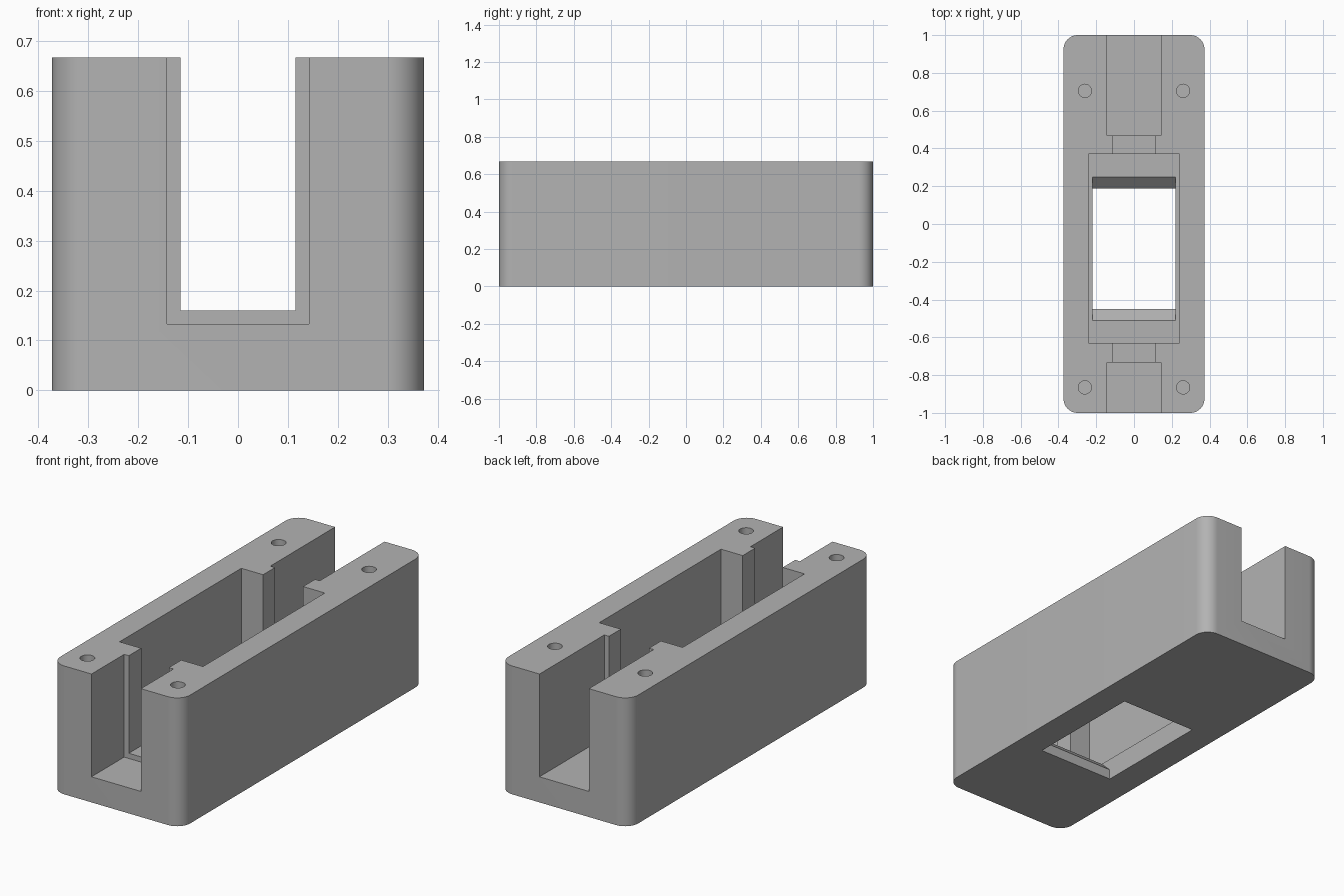
import bpy
import bmesh
import math

cube = bpy.data.objects.get("Cube")
if cube:
    bpy.data.objects.remove(cube, do_unlink=True)

HALF_W, HALF_L, HEIGHT = 0.373, 1.0, 0.667
ABOVE = HEIGHT + 0.1

grey = bpy.data.materials.new("plain grey")
grey.use_nodes = True
colour = (0.45, 0.45, 0.45, 1)
grey.diffuse_color = colour
grey.node_tree.nodes["Principled BSDF"].inputs["Base Color"].default_value = colour


def make_object(name, bm):
    bmesh.ops.recalc_face_normals(bm, faces=bm.faces)
    mesh = bpy.data.meshes.new(name)
    bm.to_mesh(mesh)
    bm.free()
    mesh.materials.append(grey)
    obj = bpy.data.objects.new(name, mesh)
    bpy.context.collection.objects.link(obj)
    return obj


def prism(name, points, direction):
    """Extrude a closed outline along a direction."""
    bm = bmesh.new()
    face = bm.faces.new([bm.verts.new(p) for p in points])
    moved = bmesh.ops.extrude_face_region(bm, geom=[face])["geom"]
    bmesh.ops.translate(bm, vec=direction,
                        verts=[v for v in moved if isinstance(v, bmesh.types.BMVert)])
    return make_object(name, bm)


def box(name, half_x, y0, y1, z0):
    """Open-topped slot cutter centred on x."""
    outline = [(-half_x, y0, z0), (half_x, y0, z0), (half_x, y1, z0), (-half_x, y1, z0)]
    return prism(name, outline, (0, 0, ABOVE - z0))


def arc(cx, cy, radius, start, sweep, steps, z):
    return [(cx + radius * math.cos(start + sweep * i / steps),
             cy + radius * math.sin(start + sweep * i / steps), z)
            for i in range(steps + 1)]


# Body with rounded vertical corners
R = 0.075
outline = []
for i, (sx, sy) in enumerate([(1, 1), (-1, 1), (-1, -1), (1, -1)]):
    outline += arc(sx * (HALF_W - R), sy * (HALF_L - R), R,
                   i * math.pi / 2, math.pi / 2, 12, 0)
body = prism("housing_body", outline, (0, 0, HEIGHT))

# End channels, narrow neck and central pocket
cutters = [
    box("front_channel", 0.142, -1.1, -0.732, 0.133),
    box("back_channel", 0.142, 0.468, 1.1, 0.133),
    box("neck_slot", 0.115, -0.78, 0.52, 0.16),
    box("central_pocket", 0.24, -0.63, 0.37, 0.113),
]

# Floor opening, straight below and flaring at both ends
profile = [(-0.45, -0.1), (0.188, -0.1), (0.188, 0.053), (0.25, 0.113),
           (0.25, 0.2), (-0.512, 0.2), (-0.512, 0.113), (-0.45, 0.053)]
cutters.append(prism("floor_opening", [(-0.22, y, z) for y, z in profile], (0.44, 0, 0)))

# Blind screw holes in the top rim
for x in (-0.26, 0.26):
    for y in (-0.865, 0.705):
        ring = arc(x, y, 0.035, 0, 2 * math.pi, 32, 0.35)[:-1]
        cutters.append(prism("screw_hole", ring, (0, 0, ABOVE - 0.35)))

bpy.ops.object.select_all(action="DESELECT")
bpy.context.view_layer.objects.active = body
body.select_set(True)
for cutter in cutters:
    cutter.hide_render = True
    cut = body.modifiers.new(cutter.name, "BOOLEAN")
    cut.operation = "DIFFERENCE"
    cut.solver = "EXACT"
    cut.object = cutter
    bpy.ops.object.modifier_apply(modifier=cut.name)
    bpy.data.objects.remove(cutter, do_unlink=True)

bpy.ops.object.shade_smooth_by_angle(angle=math.radians(30))
